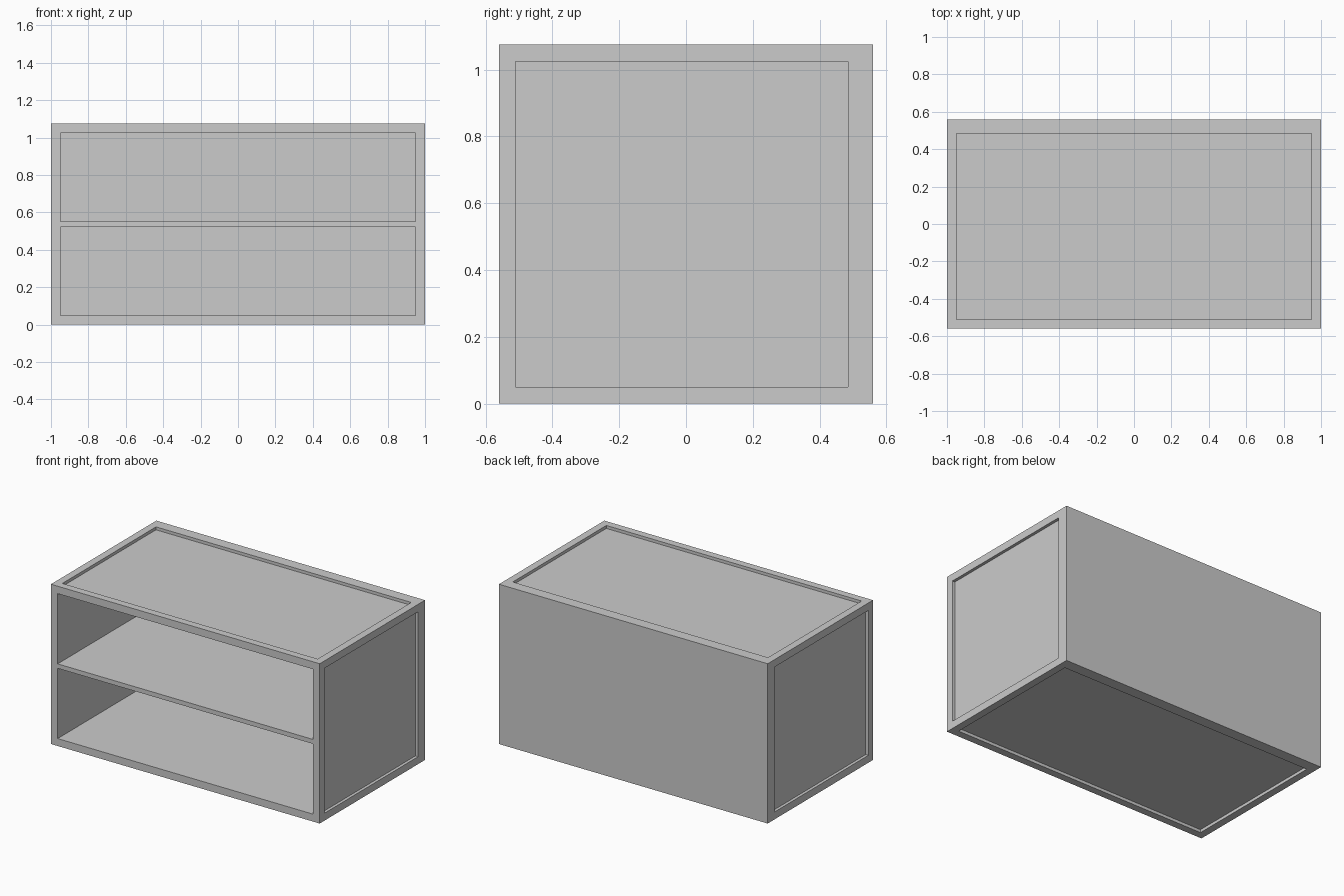
import bpy, bmesh
from mathutils import Vector, Matrix

if "Cube" in bpy.data.objects:
    bpy.data.objects.remove(bpy.data.objects["Cube"])

W, D, H = 1.0, 0.56, 1.075   # half width, half depth, height
RAIL, REC, SHELF = 0.05, 0.02, 0.03
BACK_IN = 0.535              # inner face of the back panel
Y0, Y1 = -D + RAIL, 0.485    # recess extent in depth
OUT = 0.1                    # cutter overshoot


def boxes_object(name, boxes):
    bm = bmesh.new()
    for lo, hi in boxes:
        lo, hi = Vector(lo), Vector(hi)
        m = Matrix.Translation((lo + hi) / 2) @ Matrix.Diagonal((*(hi - lo), 1))
        bmesh.ops.create_cube(bm, size=1, matrix=m)
    me = bpy.data.meshes.new(name)
    bm.to_mesh(me)
    bm.free()
    ob = bpy.data.objects.new(name, me)
    bpy.context.collection.objects.link(ob)
    return ob


# Solid cabinet block
cabinet = boxes_object("cabinet_body", [((-W, -D, 0), (W, D, H))])

xi, z0, z1 = W - RAIL, RAIL, H - RAIL
mid = H / 2
# Two open compartments, leaving the shelf between them
cuts = [((-xi, -D - OUT, z0), (xi, BACK_IN, mid - SHELF / 2)),
        ((-xi, -D - OUT, mid + SHELF / 2), (xi, BACK_IN, z1))]
# Shallow panel recesses in the top and bottom
cuts += [((-xi, Y0, H - REC), (xi, Y1, H + OUT)),
         ((-xi, Y0, -OUT), (xi, Y1, REC))]
# Shallow panel recesses in the two sides
cuts += [((W - REC, Y0, z0), (W + OUT, Y1, z1)),
         ((-W - OUT, Y0, z0), (-W + REC, Y1, z1))]
cutter = boxes_object("opening_cutter", cuts)
cutter.hide_render = True
cutter.hide_set(True)

mod = cabinet.modifiers.new("openings", "BOOLEAN")
mod.operation = "DIFFERENCE"
mod.solver = "EXACT"
mod.object = cutter
bpy.context.view_layer.objects.active = cabinet
cabinet.select_set(True)
bpy.ops.object.modifier_apply(modifier=mod.name)
bpy.data.objects.remove(cutter)
